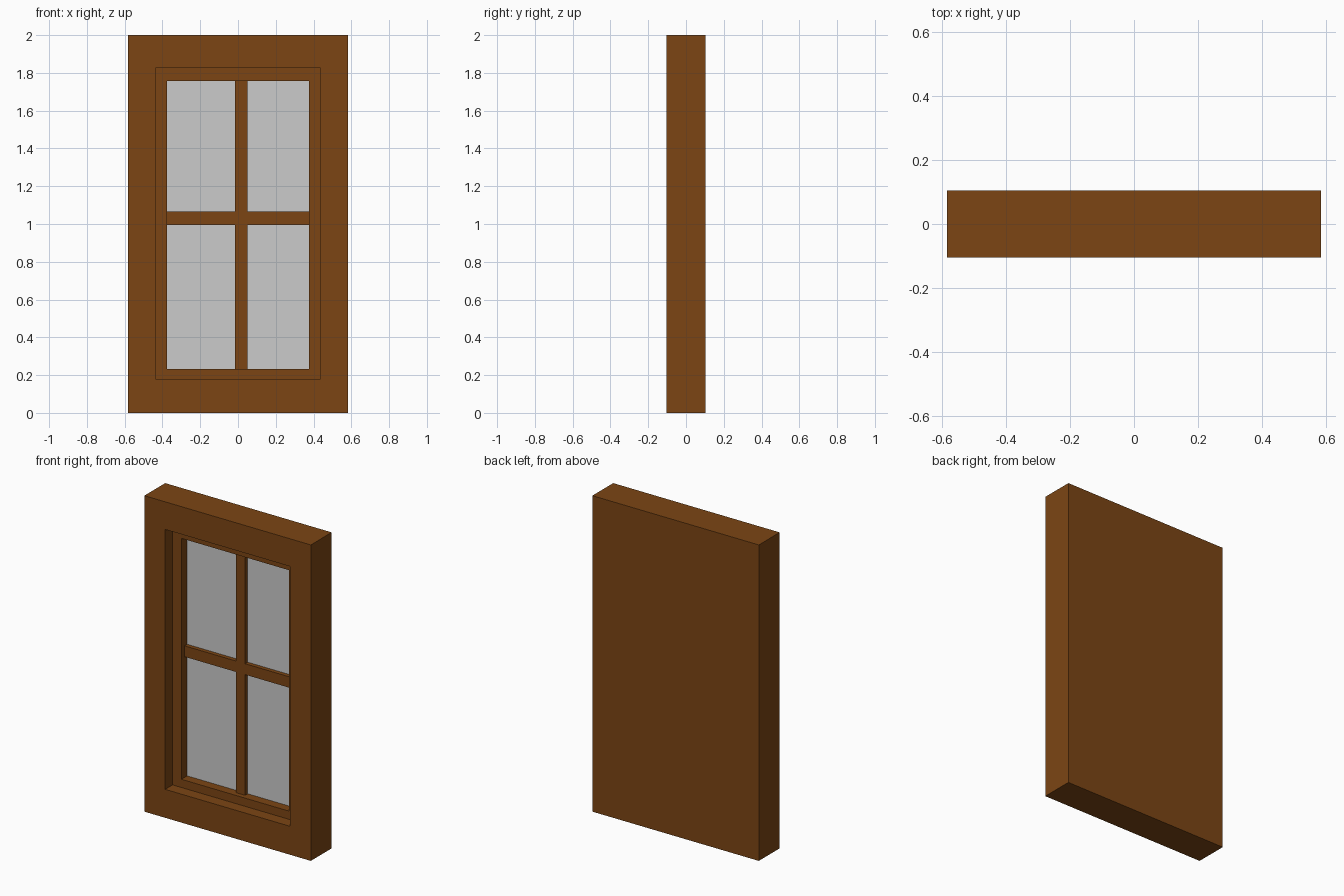
import bpy

if "Cube" in bpy.data.objects:
    bpy.data.objects.remove(bpy.data.objects["Cube"])

wood = bpy.data.materials.new("brown_wood")
wood.diffuse_color = (0.2, 0.06, 0.007, 1)
wood.use_nodes = True
wood.node_tree.nodes["Principled BSDF"].inputs["Base Color"].default_value = wood.diffuse_color

# Rectangles seen from the front: x0, x1, z0, z1
OUTER = (-0.583, 0.583, 0.0, 2.0)
OPENING = (-0.437, 0.437, 0.18, 1.825)
PANE = (-0.375, 0.377, 0.232, 1.757)

# Depths along y
FRONT, SASH, BAR, GLASS, BACK = -0.104, -0.03, 0.001, 0.027, 0.104


def loft(name, rings, material=None, cap_start=False, cap_end=False):
    """Join a series of (rectangle, y) rings with quads."""
    verts, faces = [], []
    for (x0, x1, z0, z1), y in rings:
        verts += [(x0, y, z0), (x1, y, z0), (x1, y, z1), (x0, y, z1)]
    for r in range(0, 4 * (len(rings) - 1), 4):
        for i in range(4):
            j = (i + 1) % 4
            faces.append((r + i, r + j, r + 4 + j, r + 4 + i))
    if cap_start:
        faces.append((3, 2, 1, 0))
    if cap_end:
        faces.append(tuple(range(len(verts) - 4, len(verts))))
    mesh = bpy.data.meshes.new(name)
    mesh.from_pydata(verts, [], faces)
    if material:
        mesh.materials.append(material)
    obj = bpy.data.objects.new(name, mesh)
    bpy.context.collection.objects.link(obj)
    return obj


# Outer casing: closed flat back, recessed opening in front
loft("casing", [(OUTER, BACK), (OUTER, FRONT), (OPENING, FRONT), (OPENING, SASH)],
     wood, cap_start=True)

# Sash stepping down to the glass
loft("sash", [(OPENING, SASH), (PANE, SASH), (PANE, GLASS)], wood)

# Glass
loft("glass", [(PANE, GLASS)], cap_end=True)

# Glazing bars, set slightly behind the sash face
BX0, BX1, BZ0, BZ1 = -0.016, 0.049, 0.996, 1.065
bars = {
    "vertical_bar": (BX0, BX1, PANE[2], PANE[3]),
    "left_bar": (PANE[0], BX0, BZ0, BZ1),
    "right_bar": (BX1, PANE[1], BZ0, BZ1),
}
for name, rect in bars.items():
    loft(name, [(rect, GLASS), (rect, BAR)], wood, cap_end=True)
